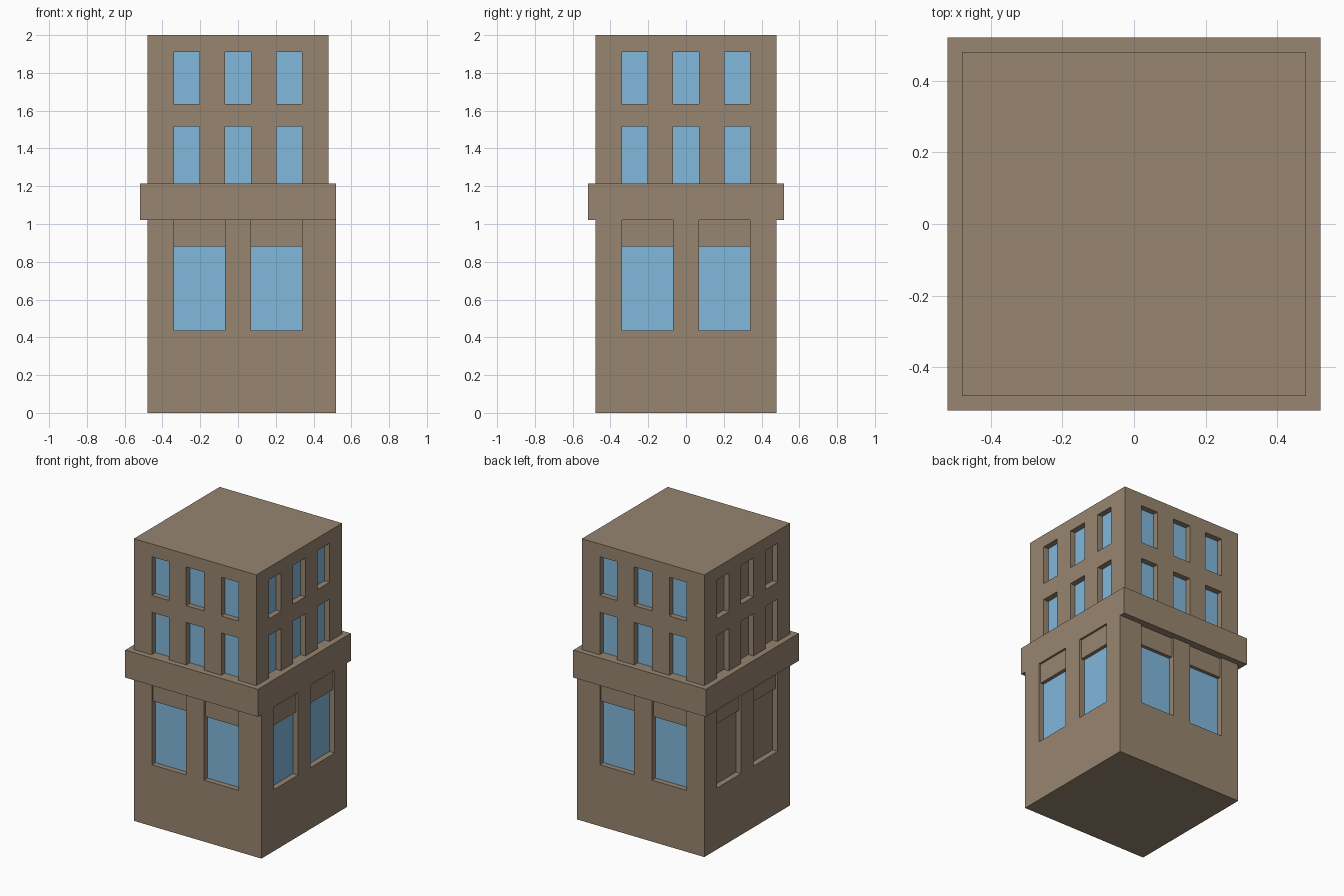
import bpy, bmesh

if "Cube" in bpy.data.objects:
    bpy.data.objects.remove(bpy.data.objects["Cube"])

def material(name, rgb):
    m = bpy.data.materials.new(name)
    m.diffuse_color = (*rgb, 1)
    m.use_nodes = True
    m.node_tree.nodes["Principled BSDF"].inputs["Base Color"].default_value = m.diffuse_color
    return m

STONE = material("stone", (0.31, 0.235, 0.16))
GLASS = material("glass", (0.22, 0.48, 0.72))

def finish(bm, name):
    bmesh.ops.remove_doubles(bm, verts=bm.verts, dist=1e-5)
    me = bpy.data.meshes.new(name)
    bm.to_mesh(me)
    bm.free()
    me.materials.append(STONE)
    me.materials.append(GLASS)
    bpy.context.collection.objects.link(bpy.data.objects.new(name, me))

def quad(bm, pts, mat=0):
    bm.faces.new([bm.verts.new(p) for p in pts]).material_index = mat

def wall(bm, side, dist, us, zs, depths, glass_row):
    """Grid wall: recessed cells plus the reveals between cells.
    side 0..3 = front, right, back, left; depths maps row -> recess depth."""
    def at(u, z, d):
        x, y = u, d - dist
        for _ in range(side):
            x, y = -y, x
        return (x, y, z)

    nu, nz = len(us) - 1, len(zs) - 1

    def depth(i, j):
        if 0 <= i < nu and 0 <= j < nz and i % 2 == 1:
            return depths.get(j, 0)
        return 0

    for i in range(nu + 1):
        for j in range(nz + 1):
            d = depth(i, j)
            if i < nu and j < nz:
                u0, u1, z0, z1 = us[i], us[i + 1], zs[j], zs[j + 1]
                glazed = d > 0 and j in glass_row and side != 3
                quad(bm, [at(u0, z0, d), at(u1, z0, d), at(u1, z1, d), at(u0, z1, d)], int(glazed))
            # jamb between this cell and the one to its left
            a = depth(i - 1, j)
            if j < nz and a != d:
                quad(bm, [at(us[i], zs[j], a), at(us[i], zs[j], d),
                          at(us[i], zs[j + 1], d), at(us[i], zs[j + 1], a)])
            # sill or lintel between this cell and the one below
            a = depth(i, j - 1)
            if i < nu and a != d:
                quad(bm, [at(us[i], zs[j], a), at(us[i + 1], zs[j], a),
                          at(us[i + 1], zs[j], d), at(us[i], zs[j], d)])

W, C = 0.48, 0.52            # wall and cornice half widths
Z1, Z2, TOP = 1.02, 1.215, 2.0

def rect(x0, x1, h, z):
    return [(x0, -h, z), (x1, -h, z), (x1, h, z), (x0, h, z)]

# Lower storey: two tall windows per side with a panel above; right wall stands proud
bm = bmesh.new()
mid = [-0.34, -0.07, 0.07, 0.34]
for side, dist, lo, hi in ((0, W, -W, C), (1, C, -W, W), (2, W, -C, W), (3, W, -W, W)):
    wall(bm, side, dist, [lo] + mid + [hi], [0, 0.435, 0.88, Z1], {1: 0.04, 2: 0.015}, {1})
quad(bm, rect(-W, C, W, 0)[::-1])
finish(bm, "lower_storey")

# Upper storeys: two rows of three windows per side, flat roof
bm = bmesh.new()
us = [-W, -0.34, -0.205, -0.07, 0.07, 0.205, 0.34, W]
for side in range(4):
    wall(bm, side, W, us, [Z2, 1.515, 1.635, 1.91, TOP], {0: 0.04, 2: 0.04}, {0, 2})
quad(bm, rect(-W, W, W, TOP))
finish(bm, "upper_storeys")

# Cornice band with its top ledge and soffit
bm = bmesh.new()
low, high = rect(-C, C, C, Z1), rect(-C, C, C, Z2)
inner_low, inner_high = rect(-W, C, W, Z1), rect(-W, W, W, Z2)
for i in range(4):
    k = (i + 1) % 4
    quad(bm, [low[i], low[k], high[k], high[i]])
    quad(bm, [high[i], high[k], inner_high[k], inner_high[i]])
    if i != 1:               # flush with the right wall, so no soffit there
        quad(bm, [low[k], low[i], inner_low[i], inner_low[k]])
finish(bm, "cornice")
